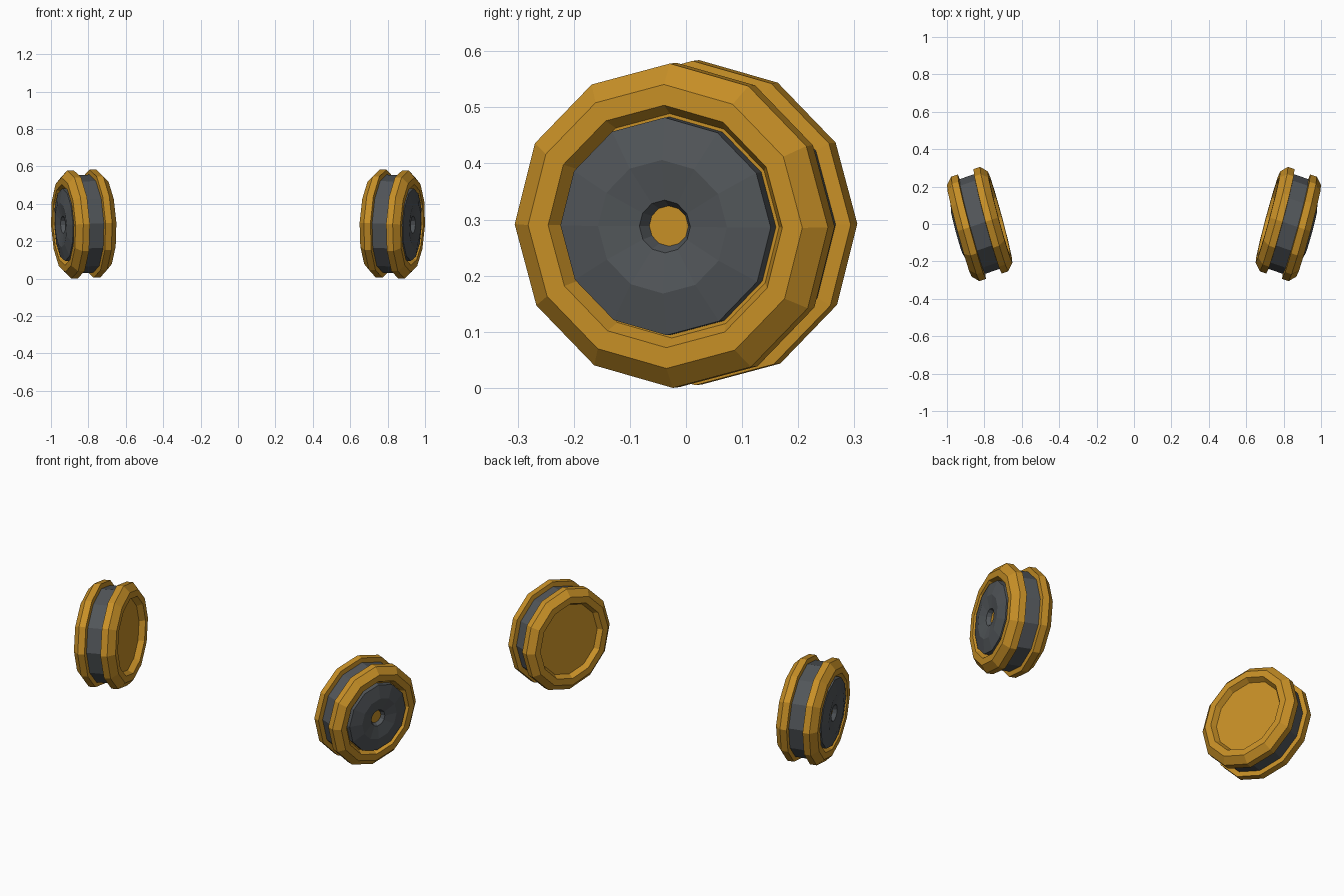
import bpy, bmesh
from math import sin, cos, pi
from mathutils import Vector

cube = bpy.data.objects.get("Cube")
if cube:
    bpy.data.objects.remove(cube, do_unlink=True)


def make_material(name, rgb):
    mat = bpy.data.materials.new(name)
    mat.use_nodes = True
    color = (*rgb, 1.0)
    mat.diffuse_color = color
    mat.node_tree.nodes["Principled BSDF"].inputs["Base Color"].default_value = color
    return mat


gold = make_material("golden yellow", (0.58, 0.28, 0.02))
grey = make_material("dark grey", (0.083, 0.092, 0.10))

SIDES = 12
AXLE = Vector((1.0, -0.34, -0.04))    # outward along the wheel's axis
ACROSS = Vector((0.26, 0.966, -0.01))  # across the disc
UP = Vector((0.04, -0.009, 1.0))
CENTRE = Vector((0.825, 0.0, 0.292))


def lathe(name, profile, side, grey_segments=()):
    """Turn (offset, radius) points about the tilted axle; cap both ends."""
    bm = bmesh.new()
    rings = []
    for t, r in profile:
        ring = []
        for i in range(SIDES):
            a = 2 * pi * i / SIDES
            p = CENTRE + AXLE * t + ACROSS * (r * sin(a)) + UP * (r * cos(a))
            ring.append(bm.verts.new((p.x * side, p.y, p.z)))
        rings.append(ring)
    for s, (lower, upper) in enumerate(zip(rings, rings[1:])):
        for i in range(SIDES):
            j = (i + 1) % SIDES
            face = bm.faces.new((lower[i], lower[j], upper[j], upper[i]))
            face.material_index = int(s in grey_segments)
    bm.faces.new(rings[0])
    cap = bm.faces.new(rings[-1])
    cap.material_index = 0
    bmesh.ops.recalc_face_normals(bm, faces=bm.faces)
    mesh = bpy.data.meshes.new(name)
    bm.to_mesh(mesh)
    bm.free()
    mesh.materials.append(gold)
    mesh.materials.append(grey)
    obj = bpy.data.objects.new(name, mesh)
    bpy.context.collection.objects.link(obj)
    return obj


# Two flanges with a grey groove between them and a recess on each face
flange = [(0.04, 0.262), (0.042, 0.289), (0.077, 0.289),
          (0.109, 0.253), (0.109, 0.216), (0.08, 0.2)]
tyre = [(-t, r) for t, r in reversed(flange)] + flange
groove = len(flange) - 1

# Domed cap with a sunken golden axle end
cap = [(0.07, 0.194), (0.107, 0.194), (0.123, 0.119),
       (0.111, 0.047), (0.09, 0.036)]

for label, side in (("left", 1), ("right", -1)):
    lathe(label + "_wheel_rim", tyre, side, {groove})
    lathe(label + "_hub_cap", cap, side, set(range(len(cap) - 1)))
